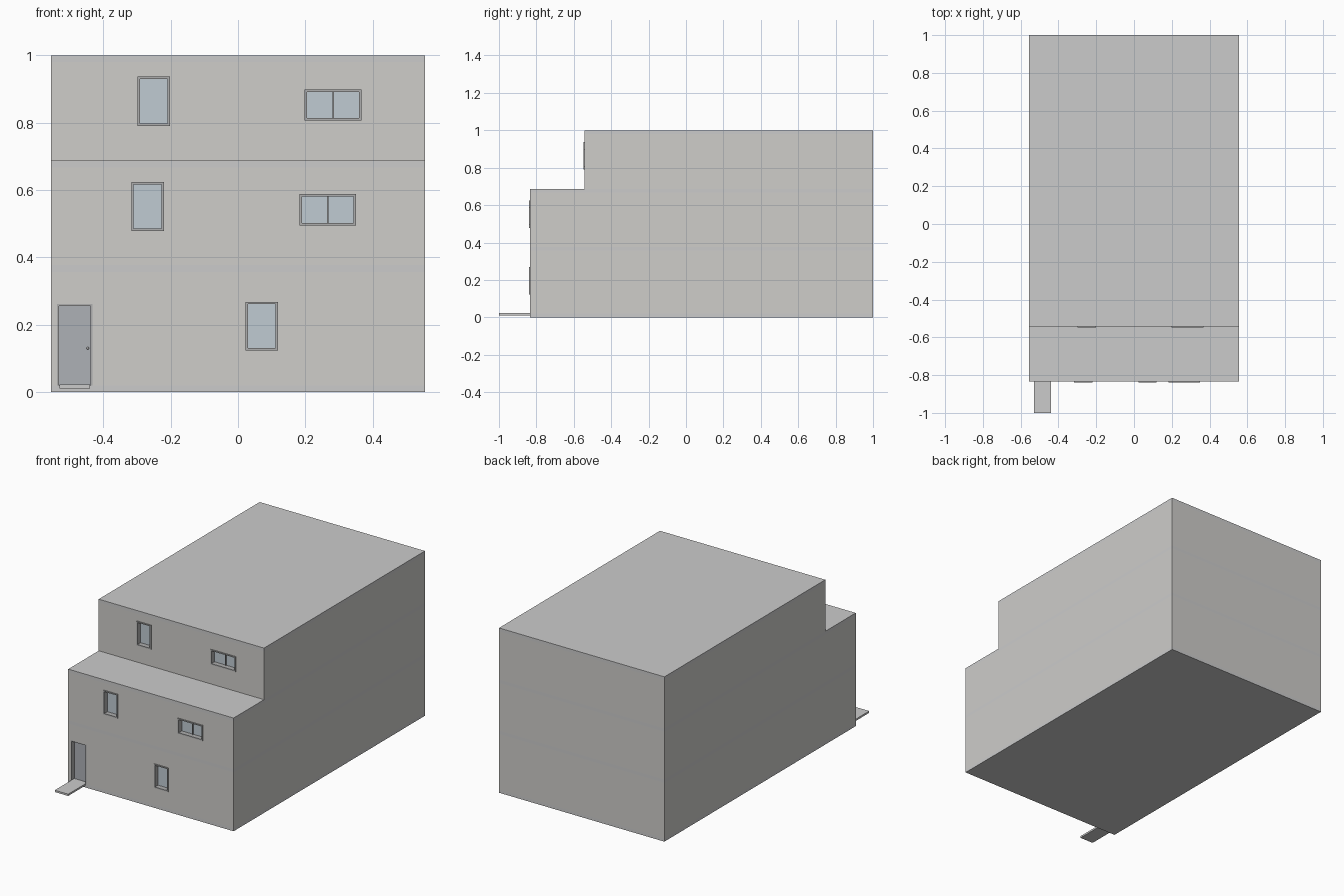
import bpy, bmesh
from mathutils import Vector

if "Cube" in bpy.data.objects:
    bpy.data.objects.remove(bpy.data.objects["Cube"])

W, BACK = 0.555, 1.0
FRONT, UPPER = -0.835, -0.543      # front wall planes: lower storeys, set-back storey
RECESS = 0.025


def material(name, col):
    m = bpy.data.materials.new(name)
    m.diffuse_color = (*col, 1)
    m.use_nodes = True
    m.node_tree.nodes["Principled BSDF"].inputs["Base Color"].default_value = m.diffuse_color
    return m


WALL = material("wall_grey", (0.62, 0.61, 0.59))
SLAB = material("slab_grey", (0.56, 0.56, 0.55))
TRIM = material("frame_grey", (0.42, 0.42, 0.42))
GLASS = material("glass_blue", (0.53, 0.60, 0.65))
DOOR = material("door_grey", (0.42, 0.44, 0.47))


def boxes(name, spans, mat):
    """One object made of boxes given as (x0, x1, y0, y1, z0, z1)."""
    bm = bmesh.new()
    for x0, x1, y0, y1, z0, z1 in spans:
        vs = bmesh.ops.create_cube(bm, size=1)["verts"]
        bmesh.ops.scale(bm, vec=(x1 - x0, y1 - y0, z1 - z0), verts=vs)
        bmesh.ops.translate(bm, vec=Vector((x0 + x1, y0 + y1, z0 + z1)) / 2, verts=vs)
    me = bpy.data.meshes.new(name)
    bm.to_mesh(me)
    bm.free()
    me.materials.append(mat)
    ob = bpy.data.objects.new(name, me)
    bpy.context.collection.objects.link(ob)
    return ob


def cut(wall, name, x0, x1, z0, z1, y):
    """Recess an opening into a front wall."""
    c = boxes(name + "_cutter", [(x0, x1, y - 0.1, y + RECESS + 0.01, z0, z1)], WALL)
    c.hide_render = True
    c.hide_viewport = True
    c.display_type = 'WIRE'
    mod = wall.modifiers.new(name, 'BOOLEAN')
    mod.operation, mod.object, mod.solver = 'DIFFERENCE', c, 'EXACT'


def frame_spans(x0, x1, z0, z1, t, y0, y1, sill=True):
    spans = [(x0, x0 + t, y0, y1, z0, z1), (x1 - t, x1, y0, y1, z0, z1),
             (x0 + t, x1 - t, y0, y1, z1 - t, z1)]
    if sill:
        spans.append((x0 + t, x1 - t, y0, y1, z0, z0 + t))
    return spans


def window(wall, name, x0, x1, z0, z1, y, double=False):
    t = 0.007
    cut(wall, name, x0 + 0.002, x1 - 0.002, z0 + 0.002, z1 - 0.002, y)
    spans = frame_spans(x0, x1, z0, z1, t, y - 0.005, y + RECESS + 0.005)
    if double:
        xm = (x0 + x1) / 2
        spans.append((xm - 0.002, xm + 0.002, y + RECESS - 0.008, y + RECESS, z0 + t, z1 - t))
    boxes(name + "_frame", spans, TRIM)
    boxes(name + "_glass", [(x0 + t, x1 - t, y + RECESS, y + RECESS + 0.005, z0 + t, z1 - t)], GLASS)


# Storey walls
ground = boxes("ground_storey", [(-W, W, FRONT, BACK, 0.02, 0.357)], WALL)
middle = boxes("middle_storey", [(-W, W, FRONT, BACK, 0.377, 0.667)], WALL)
upper = boxes("upper_storey", [(-W, W, UPPER, BACK, 0.687, 0.98)], WALL)

# Floor and roof slabs, flush with the walls
for name, y, z in (("base_slab", FRONT, 0), ("first_floor_slab", FRONT, 0.357),
                   ("terrace_slab", FRONT, 0.667), ("roof_slab", UPPER, 0.98)):
    boxes(name, [(-W, W, y, BACK, z, z + 0.02)], SLAB)

# Windows
window(ground, "ground_window", 0.023, 0.119, 0.123, 0.268, FRONT)
window(middle, "middle_tall_window", -0.317, -0.220, 0.478, 0.624, FRONT)
window(middle, "middle_wide_window", 0.183, 0.350, 0.495, 0.588, FRONT, True)
window(upper, "upper_tall_window", -0.298, -0.202, 0.790, 0.937, UPPER)
window(upper, "upper_wide_window", 0.198, 0.367, 0.807, 0.898, UPPER, True)

# Front door with frame and knob
dx0, dx1, dz0, dz1 = -0.538, -0.432, 0.02, 0.261
cut(ground, "door", dx0, dx1, dz0 - 0.01, dz1, FRONT)
boxes("door_frame", frame_spans(dx0, dx1, dz0, dz1, 0.006, FRONT, FRONT + RECESS + 0.008, False), TRIM)
boxes("door_leaf", [(dx0 + 0.006, dx1 - 0.006, FRONT + RECESS, FRONT + RECESS + 0.008, dz0, dz1 - 0.006)], DOOR)
bpy.ops.mesh.primitive_uv_sphere_add(segments=12, ring_count=8, radius=0.004,
                                     location=(dx1 - 0.014, FRONT + RECESS - 0.003, 0.13))
knob = bpy.context.object
knob.name = "door_knob"
knob.data.materials.append(TRIM)
bpy.ops.object.shade_smooth_by_angle()

# Entrance step reaching out from the door
boxes("entrance_step", [(-0.53, -0.44, -1.0, FRONT, 0.011, 0.022)], SLAB)
